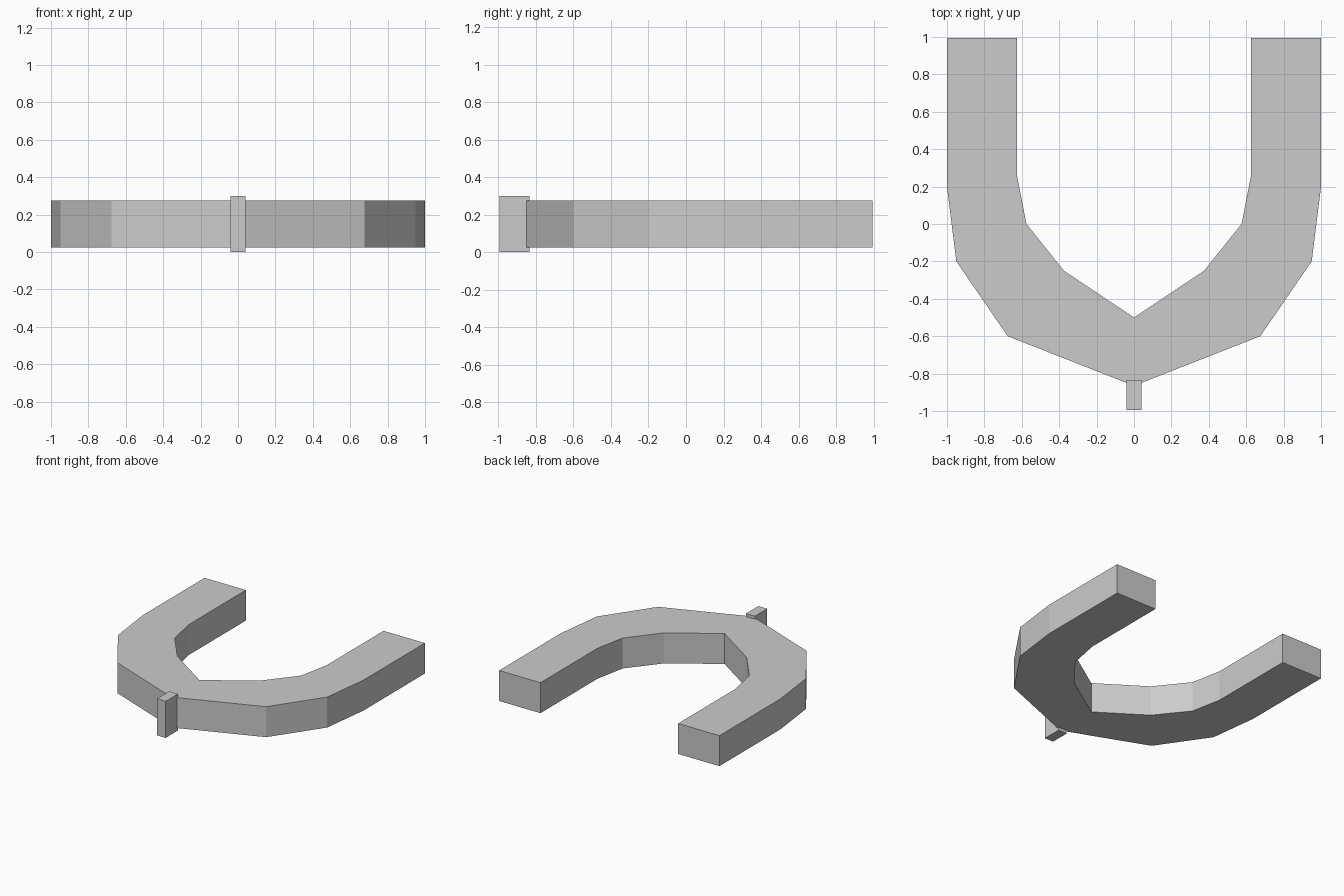
import bpy
import bmesh

cube = bpy.data.objects.get("Cube")
if cube:
    bpy.data.objects.remove(cube, do_unlink=True)

gray = bpy.data.materials.new("plain gray")
gray.use_nodes = True
gray.diffuse_color = (0.6, 0.6, 0.6, 1)
gray.node_tree.nodes["Principled BSDF"].inputs["Base Color"].default_value = (0.6, 0.6, 0.6, 1)


def extrude_outline(name, outline, bottom, top):
    """Make a flat-shaded solid from a plan outline."""
    bm = bmesh.new()
    face = bm.faces.new([bm.verts.new((x, y, bottom)) for x, y in outline])
    result = bmesh.ops.extrude_face_region(bm, geom=[face])
    for item in result["geom"]:
        if isinstance(item, bmesh.types.BMVert):
            item.co.z = top
    bmesh.ops.recalc_face_normals(bm, faces=bm.faces[:])
    mesh = bpy.data.meshes.new(name)
    bm.to_mesh(mesh)
    bm.free()
    mesh.materials.append(gray)
    obj = bpy.data.objects.new(name, mesh)
    bpy.context.collection.objects.link(obj)
    return obj


# Horseshoe body: left half of each edge, from the open end to the front tip
outer = [(1, 0.995), (1, 0.2), (0.95, -0.2), (0.675, -0.6), (0, -0.865)]
inner = [(0.625, 0.995), (0.625, 0.255), (0.575, 0), (0.375, -0.25), (0, -0.5)]


def mirrored(half):
    return half + [(-x, y) for x, y in reversed(half[:-1])]


extrude_outline("horseshoe_body", mirrored(outer) + mirrored(inner)[::-1], 0.025, 0.275)

# Small upright block on the front tip
block = [(-0.04, -0.995), (0.04, -0.995), (0.04, -0.835), (-0.04, -0.835)]
extrude_outline("front_block", block, 0, 0.3)
